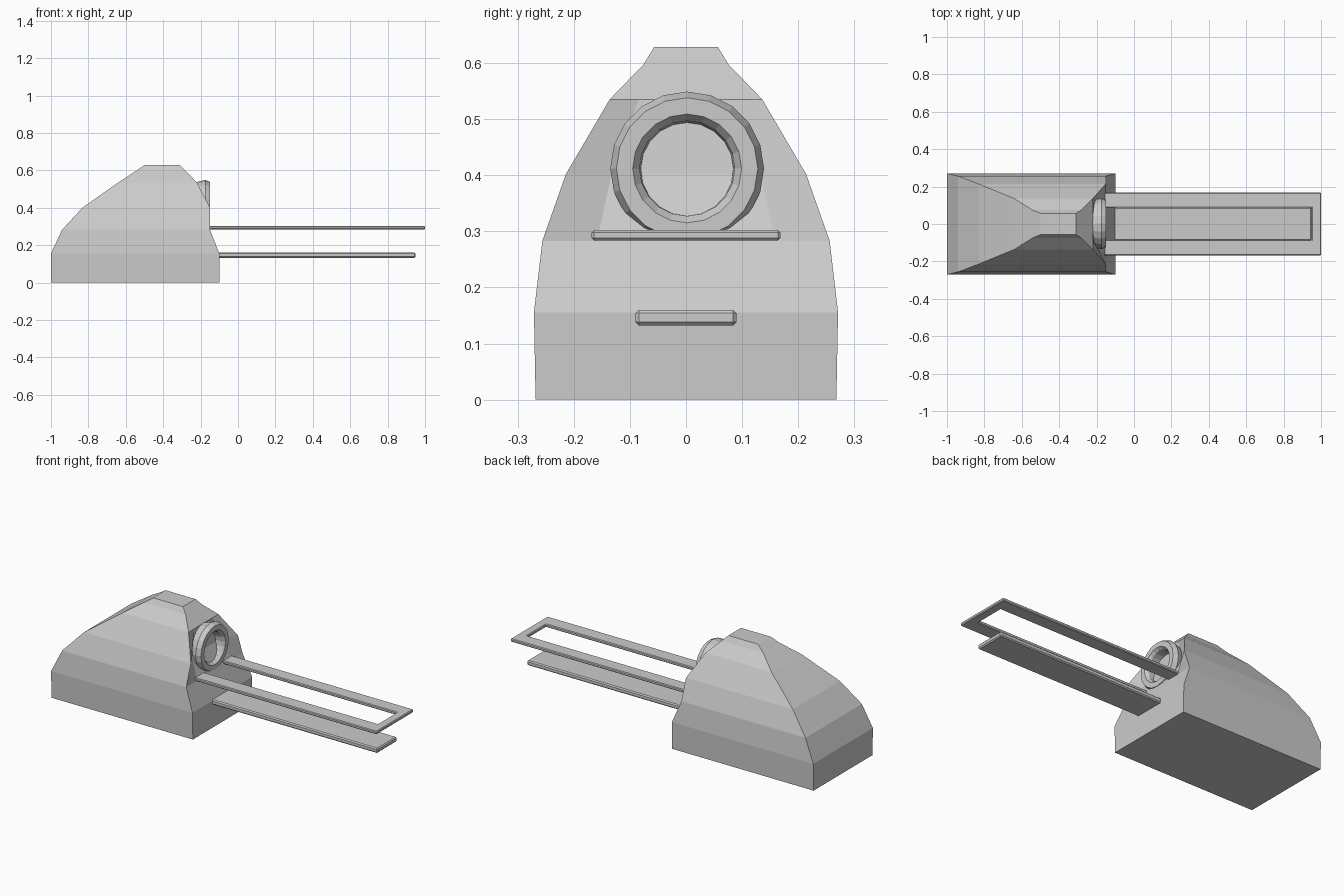
import bpy, bmesh, math

if "Cube" in bpy.data.objects:
    bpy.data.objects.remove(bpy.data.objects["Cube"])


def make_object(name, bm):
    bmesh.ops.recalc_face_normals(bm, faces=bm.faces)
    mesh = bpy.data.meshes.new(name)
    bm.to_mesh(mesh)
    bm.free()
    obj = bpy.data.objects.new(name, mesh)
    bpy.context.collection.objects.link(obj)
    return obj


def skin(bm, loops, closed=False):
    """Bridge consecutive vertex loops with quads."""
    pairs = list(zip(loops, loops[1:])) + ([(loops[-1], loops[0])] if closed else [])
    for a, b in pairs:
        n = len(a)
        for i in range(n):
            j = (i + 1) % n
            bm.faces.new((a[i], a[j], b[j], b[i]))


def plate(name, outline, z0, z1, bevel):
    """Extrude a flat outline and chamfer its edges."""
    bm = bmesh.new()
    loops = [[bm.verts.new((x, y, z)) for x, y in outline] for z in (z0, z1)]
    skin(bm, loops)
    bm.faces.new(loops[0])
    bm.faces.new(loops[1])
    obj = make_object(name, bm)
    mod = obj.modifiers.new("chamfer", 'BEVEL')
    mod.width = bevel
    mod.segments = 1
    return obj


# Body: stacked sections (z, back x, front x, half width, recess of the middle)
sections = [
    (0.0, -1.0, -0.10, 0.268, 0.0),
    (0.155, -1.0, -0.10, 0.271, 0.0),
    (0.283, -0.94, -0.15, 0.256, 0.0),
    (0.402, -0.83, -0.15, 0.214, 0.05),
    (0.535, -0.64, -0.22, 0.136, 0.0),
    (0.597, -0.545, -0.28, 0.076, 0.0),
    (0.628, -0.50, -0.31, 0.057, 0.0),
]
bm = bmesh.new()
loops = []
for z, xb, xf, w, recess in sections:
    m = w * 0.62
    pts = [(xb, -w), (xf, -w), (xf - recess, -m), (xf - recess, m), (xf, w), (xb, w)]
    loops.append([bm.verts.new((x, y, z)) for x, y in pts])
skin(bm, loops)
bm.faces.new(loops[0])
bm.faces.new(loops[-1])
make_object("body", bm)

# Round socket ring, lathed around the x axis: (x, radius)
profile = [(-0.24, 0.120), (-0.175, 0.137), (-0.149, 0.126),
           (-0.149, 0.097), (-0.165, 0.085), (-0.24, 0.080)]
bm = bmesh.new()
sides = 20
loops = []
for x, r in profile:
    loops.append([bm.verts.new((x, 0.002 + r * math.sin(2 * math.pi * i / sides),
                                0.412 + r * math.cos(2 * math.pi * i / sides)))
                  for i in range(sides)])
skin(bm, loops, closed=True)
make_object("socket_ring", bm)

# Upper U-shaped frame and the lower tongue that fits its gap
frame = [(-0.16, -0.168), (1.0, -0.168), (1.0, 0.168), (-0.16, 0.168),
         (-0.16, 0.088), (0.95, 0.088), (0.95, -0.085), (-0.16, -0.085)]
plate("upper_frame", frame, 0.284, 0.302, 0.004)
plate("lower_tongue", [(-0.11, -0.09), (0.95, -0.09), (0.95, 0.09), (-0.11, 0.09)],
      0.132, 0.160, 0.006)
